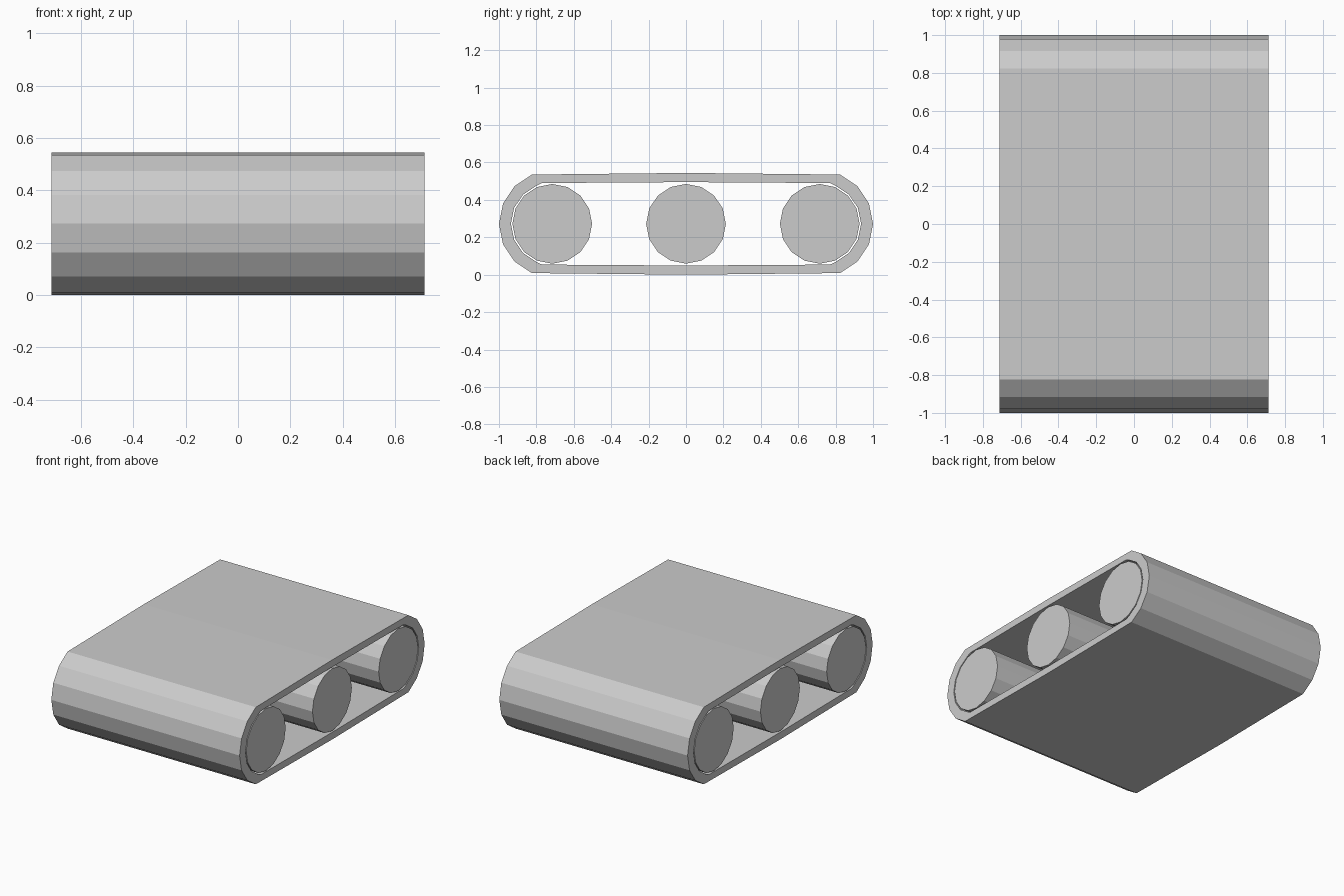
import bpy, bmesh
from math import sin, cos, radians, pi

if "Cube" in bpy.data.objects:
    bpy.data.objects.remove(bpy.data.objects["Cube"])

HALF_W = 0.712      # half width along x
AXIS_Z = 0.272      # height of the roller axes
END_Y = 0.715       # y of the end rollers


def loop_from_quarter(quarter):
    """Mirror quarter profile (tip -> top middle, z from the axis) into a closed loop."""
    right = quarter + [(y, -z) for y, z in quarter[:0:-1]][::1]
    top = quarter
    left_top = [(-y, z) for y, z in quarter[-2::-1]]
    left_bottom = [(-y, -z) for y, z in quarter[1:]]
    right_bottom = [(y, -z) for y, z in quarter[-2:0:-1]]
    return top + left_top + left_bottom + right_bottom


def arc(radius):
    return [(END_Y + radius * cos(radians(a)), radius * sin(radians(a)))
            for a in (0, 22.5, 45, 67.5)]


def make_object(name, bm):
    bmesh.ops.recalc_face_normals(bm, faces=bm.faces)
    mesh = bpy.data.meshes.new(name)
    bm.to_mesh(mesh)
    bm.free()
    obj = bpy.data.objects.new(name, mesh)
    bpy.context.collection.objects.link(obj)
    return obj


# Belt: closed band with thickness, slightly crowned over the middle roller
outer = loop_from_quarter(arc(0.285) + [(0, 0.272)])
inner = loop_from_quarter(arc(0.221) + [(0.77, 0.218), (0, 0.223)])
bm = bmesh.new()
edges = []
for profile in (outer, inner):
    verts = [bm.verts.new((-HALF_W, y, AXIS_Z + z)) for y, z in profile]
    edges += [bm.edges.new((verts[i - 1], verts[i])) for i in range(len(verts))]
bmesh.ops.triangle_fill(bm, use_beauty=True, edges=edges, normal=(1, 0, 0))
ext = bmesh.ops.extrude_face_region(bm, geom=bm.faces[:], use_keep_orig=True)
moved = [g for g in ext["geom"] if isinstance(g, bmesh.types.BMVert)]
bmesh.ops.translate(bm, verts=moved, vec=(2 * HALF_W, 0, 0))
make_object("belt", bm)

# Rollers: three 16-sided solid cylinders along x
for name, y in (("front_roller", -END_Y), ("middle_roller", 0), ("back_roller", END_Y)):
    bpy.ops.mesh.primitive_cylinder_add(
        vertices=16, radius=0.213, depth=2 * HALF_W,
        location=(0, y, AXIS_Z), rotation=(0, pi / 2, 0))
    bpy.context.object.name = name
